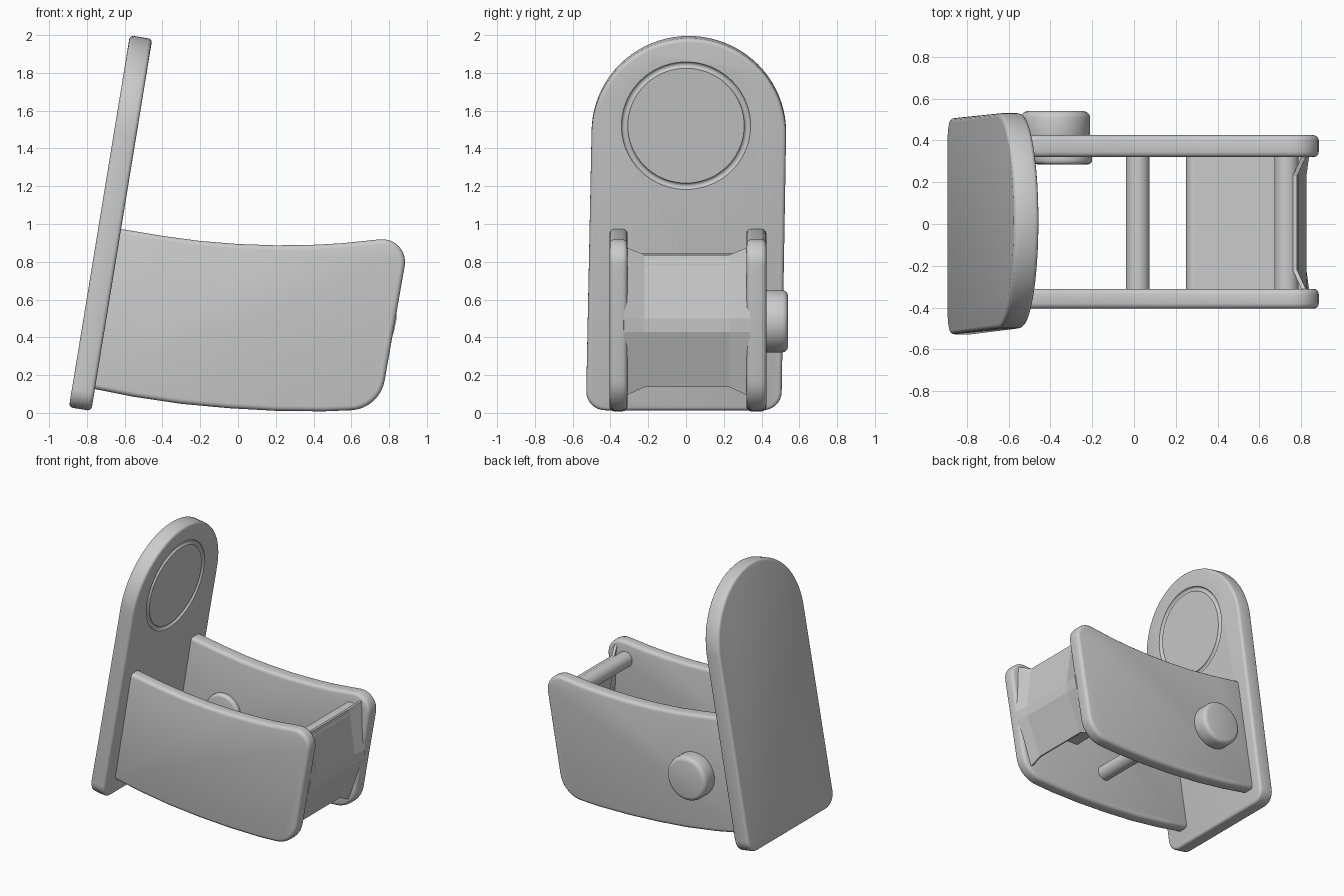
import bpy, math
from mathutils import Vector, Matrix

if "Cube" in bpy.data.objects:
    bpy.data.objects.remove(bpy.data.objects["Cube"])


def rounded(points):
    """2D outline from (u, v, corner radius) entries."""
    out, n = [], len(points)
    for i, (u, v, r) in enumerate(points):
        p = Vector((u, v))
        if r == 0:
            out.append(p)
            continue
        a = (Vector(points[i - 1][:2]) - p).normalized()
        b = (Vector(points[(i + 1) % n][:2]) - p).normalized()
        half = a.angle(b) / 2
        c = p + (a + b).normalized() * (r / math.sin(half))
        t = r / math.tan(half)
        s, e = p + a * t - c, p + b * t - c
        sweep = s.angle_signed(e)
        for k in range(9):
            out.append(c + Matrix.Rotation(-sweep * k / 8, 2) @ s)
    return out


def mesh_object(name, verts, faces):
    me = bpy.data.meshes.new(name)
    me.from_pydata(verts, [], faces)
    ob = bpy.data.objects.new(name, me)
    bpy.context.collection.objects.link(ob)
    bpy.ops.object.select_all(action='DESELECT')
    ob.select_set(True)
    bpy.context.view_layer.objects.active = ob
    bpy.ops.object.mode_set(mode='EDIT')
    bpy.ops.mesh.select_all(action='SELECT')
    bpy.ops.mesh.normals_make_consistent(inside=False)
    bpy.ops.object.mode_set(mode='OBJECT')
    return ob


def prism(name, outline, lo, hi, place, bevel=0.025):
    """Extrude an outline from lo to hi; place maps (u, v, w) to xyz."""
    n = len(outline)
    verts = [place(p[0], p[1], w) for w in (lo, hi) for p in outline]
    faces = [tuple(range(n)), tuple(range(n, 2 * n))]
    faces += [(i, (i + 1) % n, n + (i + 1) % n, n + i) for i in range(n)]
    ob = mesh_object(name, verts, faces)
    if bevel:
        m = ob.modifiers.new("Bevel", 'BEVEL')
        m.width, m.segments, m.limit_method = bevel, 3, 'ANGLE'
        m.angle_limit = math.radians(40)
        m.use_clamp_overlap = False
    return ob


def finish(ob, angle=35):
    bpy.ops.object.select_all(action='DESELECT')
    ob.select_set(True)
    bpy.context.view_layer.objects.active = ob
    bpy.ops.object.convert(target='MESH')
    bpy.ops.object.shade_smooth_by_angle(angle=math.radians(angle))


def circle(u, v, r, n=48):
    return [(u + r * math.cos(2 * math.pi * i / n), v + r * math.sin(2 * math.pi * i / n)) for i in range(n)]


def xz(u, v, w):
    return (u, w, v)


# Leaning back plate with arched top
tilt = math.radians(9.3)
lean = Matrix.Translation((-0.895, 0, 0.03)) @ Matrix.Rotation(tilt, 4, 'Y')


def leaning(u, v, w):
    return tuple(lean @ Vector((w, u, v)))


arch = [Vector(p[:2]) for p in rounded([(-0.53, 0, 0.1), (-0.5, 1.45, 0), (0.53, 1.45, 0), (0.505, 0, 0.1)])]
base_left, base_right = arch[:9], arch[11:]
top = [Vector((0.015 - 0.515 * math.cos(math.pi * i / 40), 1.48 + 0.515 * math.sin(math.pi * i / 40)))
       for i in range(41)]
plate = prism("back_plate", base_left + top + base_right, 0, 0.12, leaning, 0.02)

# Shallow ring groove in the plate's front face
bpy.ops.mesh.primitive_torus_add(major_radius=0.325, minor_radius=0.018, major_segments=72, minor_segments=12)
cutter = bpy.context.object
cutter.name = "ring_groove_cutter"
cutter.matrix_world = lean @ Matrix.Translation((0.123, 0, 1.53)) @ Matrix.Rotation(math.pi / 2, 4, 'Y')
cutter.hide_render = True
cut = plate.modifiers.new("Groove", 'BOOLEAN')
cut.operation, cut.object, cut.solver = 'DIFFERENCE', cutter, 'EXACT'
finish(plate)
bpy.data.objects.remove(cutter)

# Curved side panels
side = rounded([(-0.66, 0.98, 0), (-0.4, 0.937, 0), (-0.2, 0.91, 0), (0, 0.894, 0), (0.2, 0.887, 0),
                (0.4, 0.89, 0), (0.55, 0.898, 0), (0.91, 0.935, 0.12), (0.75, 0.02, 0.19),
                (0.45, 0.008, 0), (0.2, 0.011, 0), (-0.05, 0.025, 0), (-0.3, 0.048, 0),
                (-0.55, 0.085, 0), (-0.8, 0.135, 0)])
for name, lo, hi in (("side_panel_left", -0.405, -0.31), ("side_panel_right", 0.32, 0.425)):
    finish(prism(name, side, lo, hi, xz))

# Round knob through one side panel
finish(prism("knob", circle(-0.375, 0.485, 0.165), 0.40, 0.54, xz, 0.03))
finish(prism("knob_inner_cap", circle(-0.34, 0.485, 0.14), 0.285, 0.35, xz, 0.02))

# Cross rods
for name, x, z, r in (("middle_rod", 0.018, 0.29, 0.057), ("front_rod", 0.73, 0.785, 0.058)):
    finish(prism(name, circle(x, z, r, 32), -0.33, 0.34, xz, 0))

# Shelf between the panels
shelf = rounded([(0.25, 0.53, 0.04), (0.81, 0.5, 0), (0.81, 0.43, 0), (0.25, 0.43, 0.04)])
finish(prism("shelf", shelf, -0.33, 0.34, xz, 0))

# Faceted front cover flaring toward the panels
centre = [(0.77, 0.835), (0.815, 0.5), (0.81, 0.43), (0.69, 0.14)]
edge = [(0.82, 0.88), (0.83, 0.5), (0.815, 0.43), (0.70, 0.09)]
columns = [(-0.33, edge), (-0.22, centre), (0.23, centre), (0.34, edge)]
verts = [(x, y, z) for y, col in columns for x, z in col]
faces = [(c * 4 + r, c * 4 + r + 1, c * 4 + r + 5, c * 4 + r + 4) for c in range(3) for r in range(3)]
cover = mesh_object("front_cover", verts, faces)
thick = cover.modifiers.new("Thickness", 'SOLIDIFY')
thick.thickness, thick.offset = 0.02, 0
finish(cover, 5)
